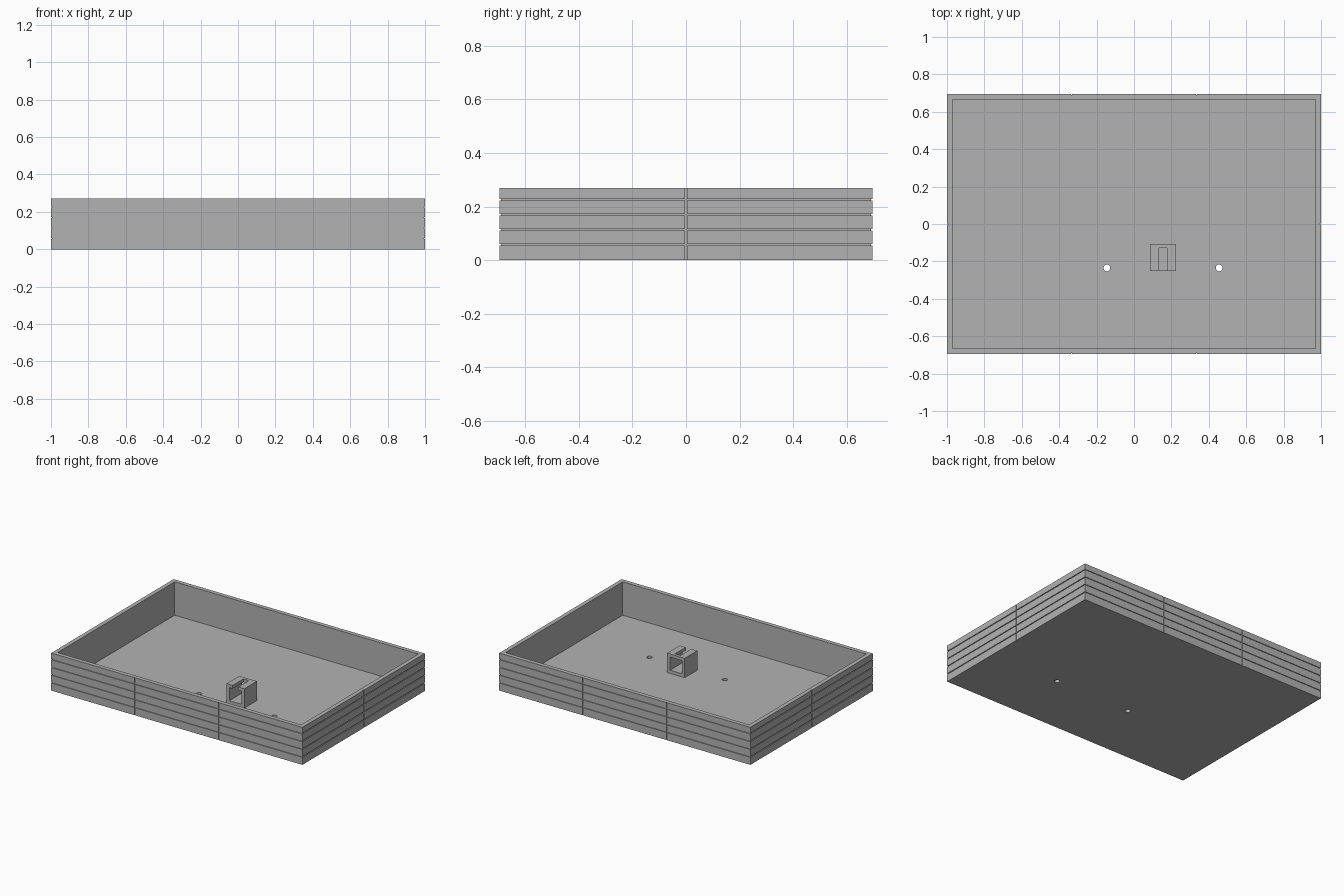
import bpy

if "Cube" in bpy.data.objects:
    bpy.data.objects.remove(bpy.data.objects["Cube"])

grey = bpy.data.materials.new("grey")
grey.diffuse_color = (0.45, 0.45, 0.45, 1)
grey.use_nodes = True
grey.node_tree.nodes["Principled BSDF"].inputs["Base Color"].default_value = grey.diffuse_color


def box(name, x0, x1, y0, y1, z0, z1):
    bpy.ops.mesh.primitive_cube_add(
        size=1, location=((x0 + x1) / 2, (y0 + y1) / 2, (z0 + z1) / 2))
    ob = bpy.context.object
    ob.name = name
    ob.scale = (x1 - x0, y1 - y0, z1 - z0)
    bpy.ops.object.transform_apply(location=True, rotation=False, scale=True)
    ob.data.materials.append(grey)
    return ob


def cut(target, cutter):
    mod = target.modifiers.new("cut", 'BOOLEAN')
    mod.operation = 'DIFFERENCE'
    mod.solver = 'EXACT'
    mod.object = cutter
    bpy.context.view_layer.objects.active = target
    bpy.ops.object.modifier_apply(modifier=mod.name)
    bpy.data.objects.remove(cutter)


HX, HY, H = 1.0, 0.696, 0.27     # outer half sizes and height
WALL, FLOOR = 0.03, 0.03
DEPTH, HALF = 0.006, 0.003       # groove depth and half width

# open tray
tray = box("tray", -HX, HX, -HY, HY, 0, H)
cut(tray, box("hollow", -HX + WALL, HX - WALL, -HY + WALL, HY - WALL, FLOOR, H + 0.1))

# horizontal grooves between planks, on all four sides
for z in (0.057, 0.113, 0.169, 0.225):
    for s in (-1, 1):
        xs = sorted((s * (HX - DEPTH), s * (HX + 0.05)))
        ys = sorted((s * (HY - DEPTH), s * (HY + 0.05)))
        cut(tray, box("groove", *xs, -1, 1, z - HALF, z + HALF))
        cut(tray, box("groove", -1.2, 1.2, *ys, z - HALF, z + HALF))

# vertical grooves: two on the long sides, one on the short sides
for s in (-1, 1):
    xs = sorted((s * (HX - DEPTH), s * (HX + 0.05)))
    ys = sorted((s * (HY - DEPTH), s * (HY + 0.05)))
    cut(tray, box("groove", *xs, -HALF, HALF, -0.1, H + 0.1))
    for x in (-1 / 3, 1 / 3):
        cut(tray, box("groove", x - HALF, x + HALF, *ys, -0.1, H + 0.1))

# round holes through the floor
for x in (-0.145, 0.455):
    bpy.ops.mesh.primitive_cylinder_add(vertices=24, radius=0.018, depth=0.2,
                                        location=(x, -0.235, 0))
    cut(tray, bpy.context.object)

# slotted square bracket on the floor
bracket = box("bracket", 0.085, 0.225, -0.25, -0.107, FLOOR, 0.17)
cut(bracket, box("tunnel", 0.108, 0.202, -0.3, 0, 0.053, 0.147))
cut(bracket, box("slot", 0.133, 0.177, -0.3, -0.128, 0.1, 0.3))
